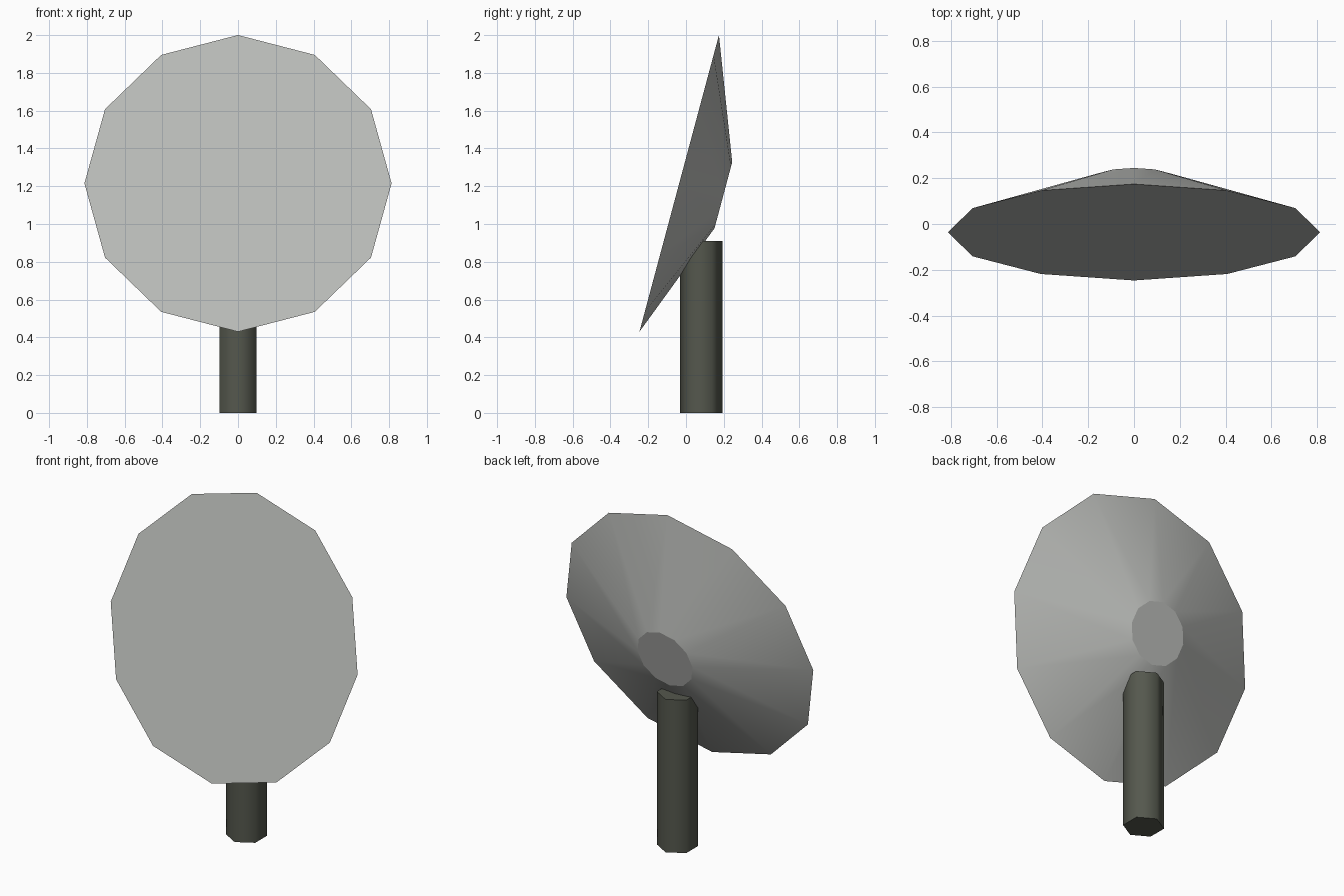
import bpy, bmesh
from math import sin, cos, pi, radians
from mathutils import Matrix

cube = bpy.data.objects.get("Cube")
if cube:
    bpy.data.objects.remove(cube, do_unlink=True)


def material(name, color):
    mat = bpy.data.materials.new(name)
    mat.use_nodes = True
    mat.diffuse_color = (*color, 1)
    mat.node_tree.nodes["Principled BSDF"].inputs["Base Color"].default_value = (*color, 1)
    return mat


def frustum(name, sides, r_low, r_high, height, matrix, mat):
    """Closed frustum with smooth sides and flat caps, first corner on local +y."""
    bm = bmesh.new()
    angles = [2 * pi * i / sides for i in range(sides)]
    low, high = [[bm.verts.new((-r * sin(a), r * cos(a), z)) for a in angles]
                 for r, z in ((r_low, 0), (r_high, height))]
    for i in range(sides):
        j = (i + 1) % sides
        bm.faces.new((low[i], low[j], high[j], high[i])).smooth = True
    bm.faces.new(low[::-1])
    bm.faces.new(high)
    # Keep the cap outlines crisp
    for e in bm.edges:
        e.smooth = not any(len(f.verts) > 4 for f in e.link_faces)
    bm.transform(matrix)
    bm.normal_update()
    mesh = bpy.data.meshes.new(name)
    bm.to_mesh(mesh)
    bm.free()
    mesh.materials.append(mat)
    obj = bpy.data.objects.new(name, mesh)
    bpy.context.collection.objects.link(obj)
    return obj


dish_grey = material("light grey", (0.50, 0.51, 0.49))
post_grey = material("dark olive grey", (0.09, 0.097, 0.075))

# Tilted dish: wide flat face to the front, small flat cap at the back
tilt = Matrix.Translation((0, -0.036, 1.215)) @ Matrix.Rotation(radians(-105), 4, "X")
frustum("dish", 12, 0.813, 0.181, 0.242, tilt, dish_grey)

# Six-sided post behind the dish
frustum("post", 6, 0.112, 0.112, 0.91, Matrix.Translation((0, 0.08, 0)), post_grey)
